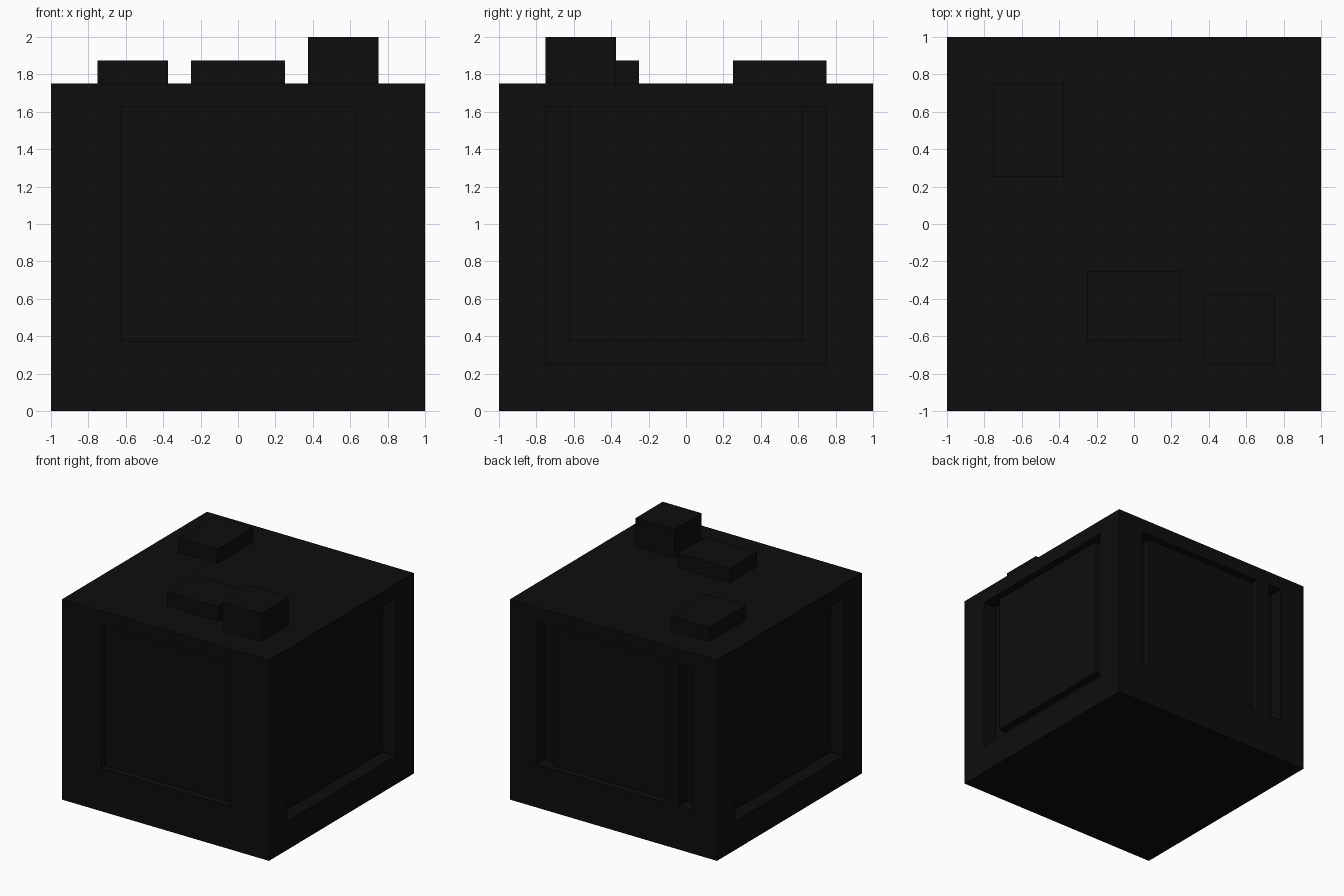
import bpy

old = bpy.data.objects.get("Cube")
if old:
    bpy.data.objects.remove(old, do_unlink=True)

# Single flat near-black colour
black = bpy.data.materials.new("matte_black")
black.use_nodes = True
colour = (0.004, 0.004, 0.004, 1)
black.diffuse_color = colour
black.node_tree.nodes["Principled BSDF"].inputs["Base Color"].default_value = colour

TOP = 1.75       # top of the body
DEEP = 0.125     # groove depth
SHALLOW = 0.0625 # panel depth
SINK = 0.02      # overlap that hides joints


def box(name, x, y, z):
    """Box spanning the given (low, high) ranges."""
    bpy.ops.mesh.primitive_cube_add(size=1)
    obj = bpy.context.object
    obj.name = obj.data.name = name
    for v in obj.data.vertices:
        v.co = [r[0] if c < 0 else r[1] for c, r in zip(v.co, (x, y, z))]
    obj.data.materials.append(black)
    return obj


def carve(target, x, y, z):
    """Cut a box-shaped recess and discard the cutter."""
    cutter = box("cutter", x, y, z)
    cutter.hide_render = True
    mod = target.modifiers.new("recess", "BOOLEAN")
    mod.operation, mod.solver, mod.object = "DIFFERENCE", "EXACT", cutter
    bpy.context.view_layer.objects.active = target
    bpy.ops.object.modifier_apply(modifier=mod.name)
    bpy.data.objects.remove(cutter, do_unlink=True)


def span(a, b):
    return (min(a, b), max(a, b))


# Main body
body = box("body", (-1, 1), (-1, 1), (0, TOP))
panel_z = (0.375, 1.625)

# Front: one shallow square recess
carve(body, (-0.625, 0.625), (-1.1, -1 + SHALLOW), panel_z)

# Back: recess with a groove beside its panel, and a separate narrow slot
carve(body, (-0.5, 0.75), (1 - DEEP, 1.1), panel_z)
carve(body, (-0.75, -0.625), (1 - DEEP, 1.1), panel_z)
box("back_panel", (-0.5, 0.625), (1 - DEEP - SINK, 1 - SHALLOW), panel_z)

# Sides: deep recess with a raised panel, grooved along bottom and both edges
for side, s in (("left", 1), ("right", -1)):
    carve(body, span(s * (1 - DEEP), s * 1.1), (-0.75, 0.75), (0.25, 1.625))
    box(side + "_panel", span(s * (1 - DEEP - SINK), s * (1 - SHALLOW)),
        (-0.625, 0.625), panel_z)

# Raised blocks on the top
box("rear_top_block", (-0.75, -0.375), (0.25, 0.75), (TOP - SINK, 1.875))
box("middle_top_block", (-0.25, 0.25), (-0.625, -0.25), (TOP - SINK, 1.875))
box("tall_top_block", (0.375, 0.75), (-0.75, -0.375), (TOP - SINK, 2))
